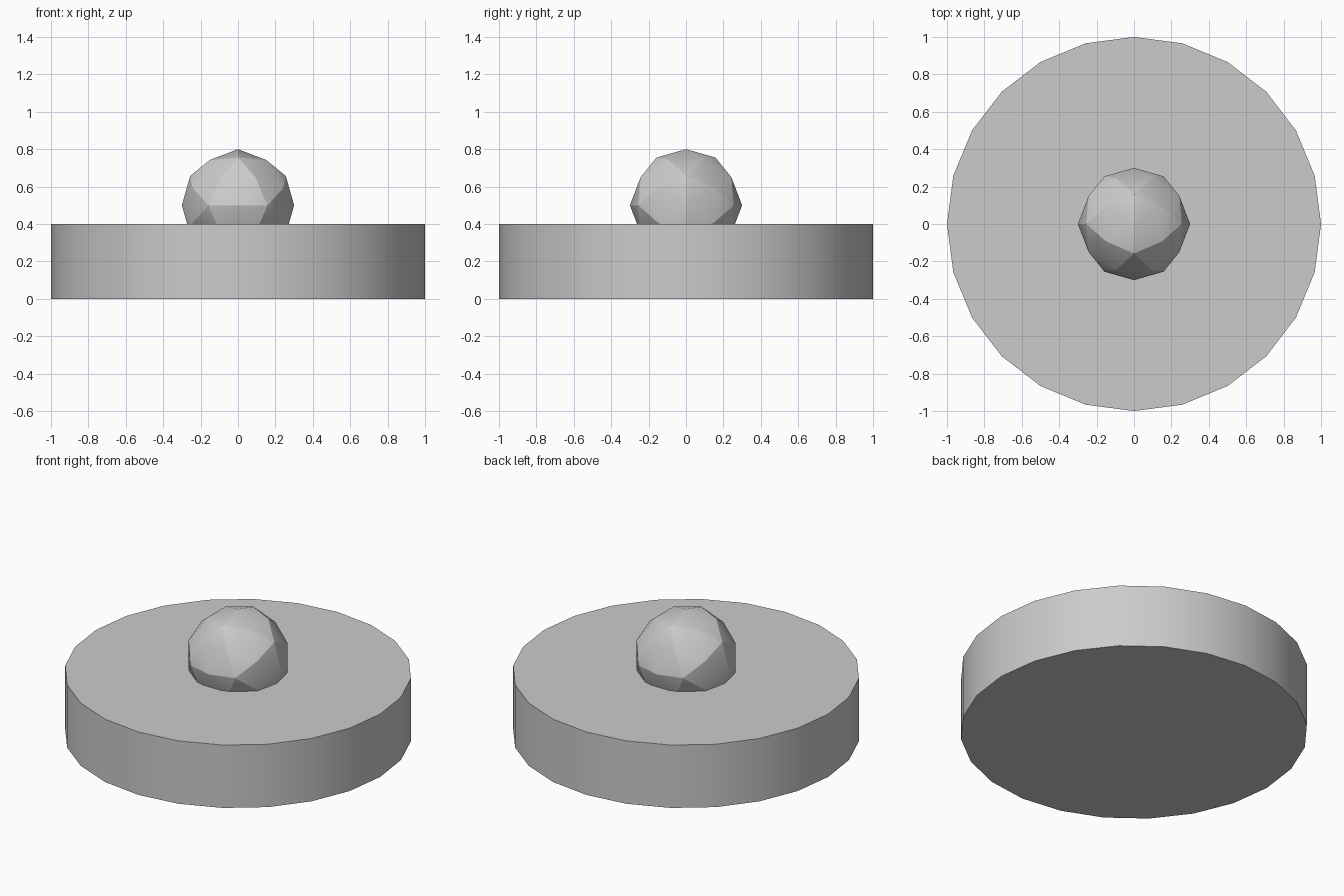
import bpy
import math

cube = bpy.data.objects.get("Cube")
if cube:
    bpy.data.objects.remove(cube, do_unlink=True)

# Plain grey used by both parts
GREY = (0.6, 0.6, 0.6, 1.0)
grey = bpy.data.materials.new("grey")
grey.use_nodes = True
grey.diffuse_color = GREY
shader = next(n for n in grey.node_tree.nodes if n.type == 'BSDF_PRINCIPLED')
shader.inputs["Base Color"].default_value = GREY


def finish(name):
    """Name the active part, colour it and smooth its shallow edges."""
    part = bpy.context.object
    part.name = name
    part.data.materials.append(grey)
    bpy.ops.object.shade_smooth_by_angle(angle=math.radians(20))
    return part


# Round base slab
BASE_HEIGHT = 0.4
bpy.ops.mesh.primitive_cylinder_add(vertices=24, radius=1, depth=BASE_HEIGHT,
                                    location=(0, 0, BASE_HEIGHT / 2))
finish("round_base")

# Faceted ball, partly sunk into the base: an icosahedron set on its
# two-fold axes, each face split once and pushed out to the sphere
RADIUS = 0.3
PHI = (1 + math.sqrt(5)) / 2
corners = []
for a in (-1, 1):
    for b in (-PHI, PHI):
        corners += [(0, a, b), (a, b, 0), (b, 0, a)]

import bmesh
bm = bmesh.new()
for corner in corners:
    bm.verts.new(corner)
bmesh.ops.convex_hull(bm, input=bm.verts)
bmesh.ops.subdivide_edges(bm, edges=bm.edges[:], cuts=1, use_grid_fill=True)
for v in bm.verts:
    v.co = v.co.normalized() * RADIUS
bmesh.ops.recalc_face_normals(bm, faces=bm.faces[:])
mesh = bpy.data.meshes.new("ball")
bm.to_mesh(mesh)
bm.free()
ball = bpy.data.objects.new("ball", mesh)
ball.location.z = 0.5
bpy.context.collection.objects.link(ball)
bpy.ops.object.select_all(action='DESELECT')
ball.select_set(True)
bpy.context.view_layer.objects.active = ball
finish("ball")
